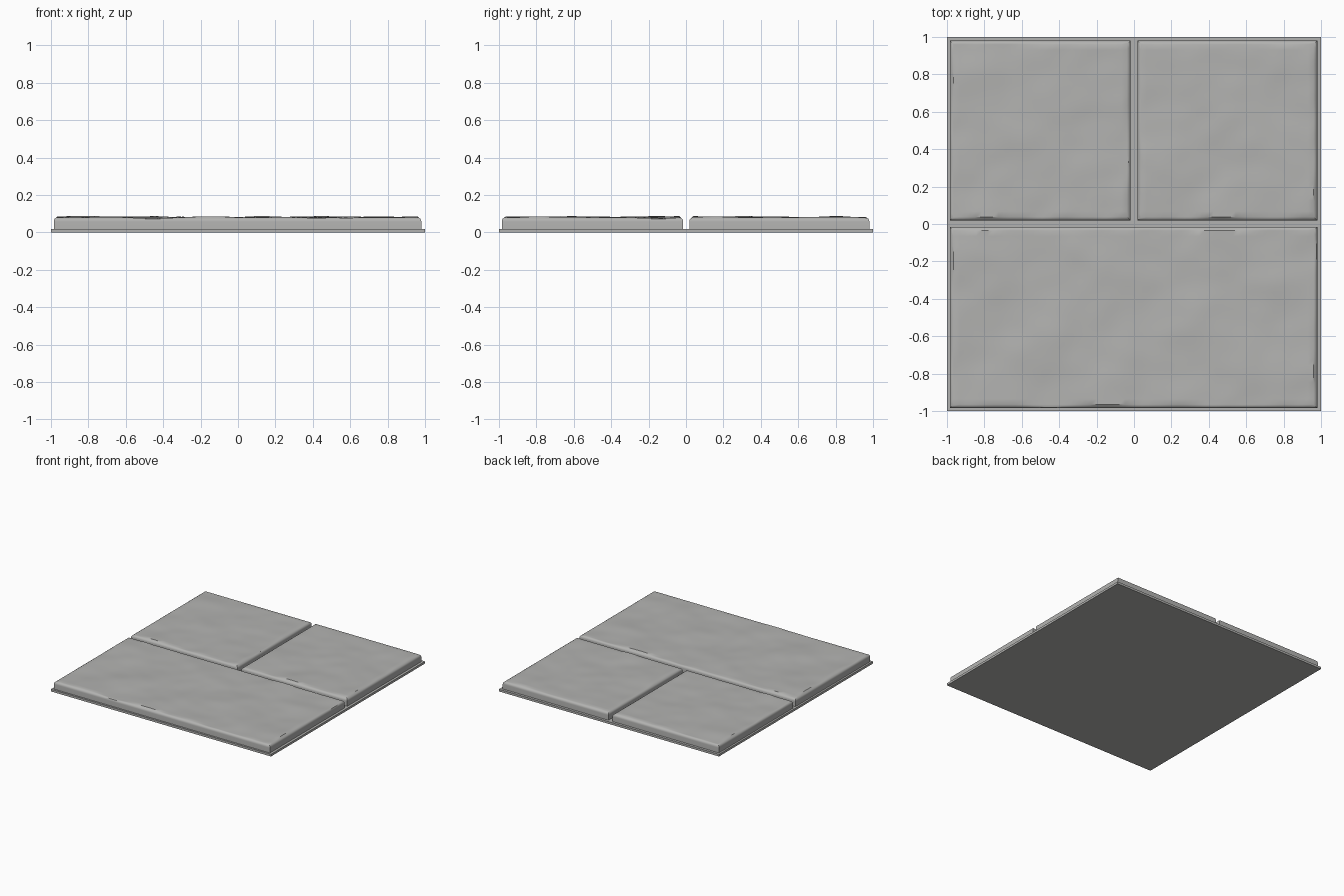
import bpy
import bmesh
import math
from mathutils import Vector, noise

cube = bpy.data.objects.get("Cube")
if cube:
    bpy.data.objects.remove(cube, do_unlink=True)


def make_material(name, color):
    mat = bpy.data.materials.new(name)
    mat.use_nodes = True
    mat.diffuse_color = color
    mat.node_tree.nodes["Principled BSDF"].inputs["Base Color"].default_value = color
    return mat


stone_grey = make_material("stone grey", (0.45, 0.45, 0.44, 1))


def add_object(name, bm):
    bmesh.ops.recalc_face_normals(bm, faces=bm.faces)
    mesh = bpy.data.meshes.new(name)
    bm.to_mesh(mesh)
    bm.free()
    mesh.materials.append(stone_grey)
    obj = bpy.data.objects.new(name, mesh)
    bpy.context.collection.objects.link(obj)
    bpy.ops.object.select_all(action="DESELECT")
    obj.select_set(True)
    bpy.context.view_layer.objects.active = obj
    bpy.ops.object.shade_smooth_by_angle(angle=math.radians(35))


def worn_height(x, y):
    # Broad swells plus fine wear
    broad = noise.noise(Vector((x * 3.2, y * 3.2, 4.0)))
    fine = noise.noise(Vector((x * 8, y * 8, 9.0)))
    return min(0.088, 0.0805 + 0.009 * broad + 0.003 * fine)


def paving_stone(name, x0, x1, y0, y1):
    bm = bmesh.new()
    center = Vector(((x0 + x1) / 2, (y0 + y1) / 2, 0))
    half_x, half_y = (x1 - x0) / 2, (y1 - y0) / 2
    edge = 0.02
    # Worn top surface
    bmesh.ops.create_grid(bm, x_segments=round(half_x * 64),
                          y_segments=round(half_y * 64), size=1)
    for v in bm.verts:
        v.co.x = center.x + v.co.x * (half_x - edge)
        v.co.y = center.y + v.co.y * (half_y - edge)
        v.co.z = worn_height(v.co.x, v.co.y)
    # Rounded rim and straight sides, ring by ring
    rim = [e for e in bm.edges if e.is_boundary]
    old_inset = edge
    for inset, z in ((0.012, 0.078), (0.005, 0.073), (0.001, 0.066), (0, 0.058), (0, 0.01)):
        result = bmesh.ops.extrude_edge_only(bm, edges=rim)["geom"]
        rim = [g for g in result if isinstance(g, bmesh.types.BMEdge)]
        for v in (g for g in result if isinstance(g, bmesh.types.BMVert)):
            v.co.x = center.x + (v.co.x - center.x) * (half_x - inset) / (half_x - old_inset)
            v.co.y = center.y + (v.co.y - center.y) * (half_y - inset) / (half_y - old_inset)
            v.co.z = min(z, v.co.z)
        old_inset = inset
    bmesh.ops.contextual_create(bm, geom=rim)
    add_object(name, bm)


# Thin slab under the stones
base = bmesh.new()
bmesh.ops.create_cube(base, size=1)
bmesh.ops.scale(base, vec=(2, 2, 0.018), verts=base.verts)
bmesh.ops.translate(base, vec=(0, 0, 0.009), verts=base.verts)
add_object("base_slab", base)

# One long stone in front, two square ones behind
paving_stone("front_stone", -0.985, 0.98, -0.985, -0.015)
paving_stone("back_right_stone", -0.985, -0.018, 0.018, 0.98)
paving_stone("back_left_stone", 0.018, 0.98, 0.018, 0.98)
